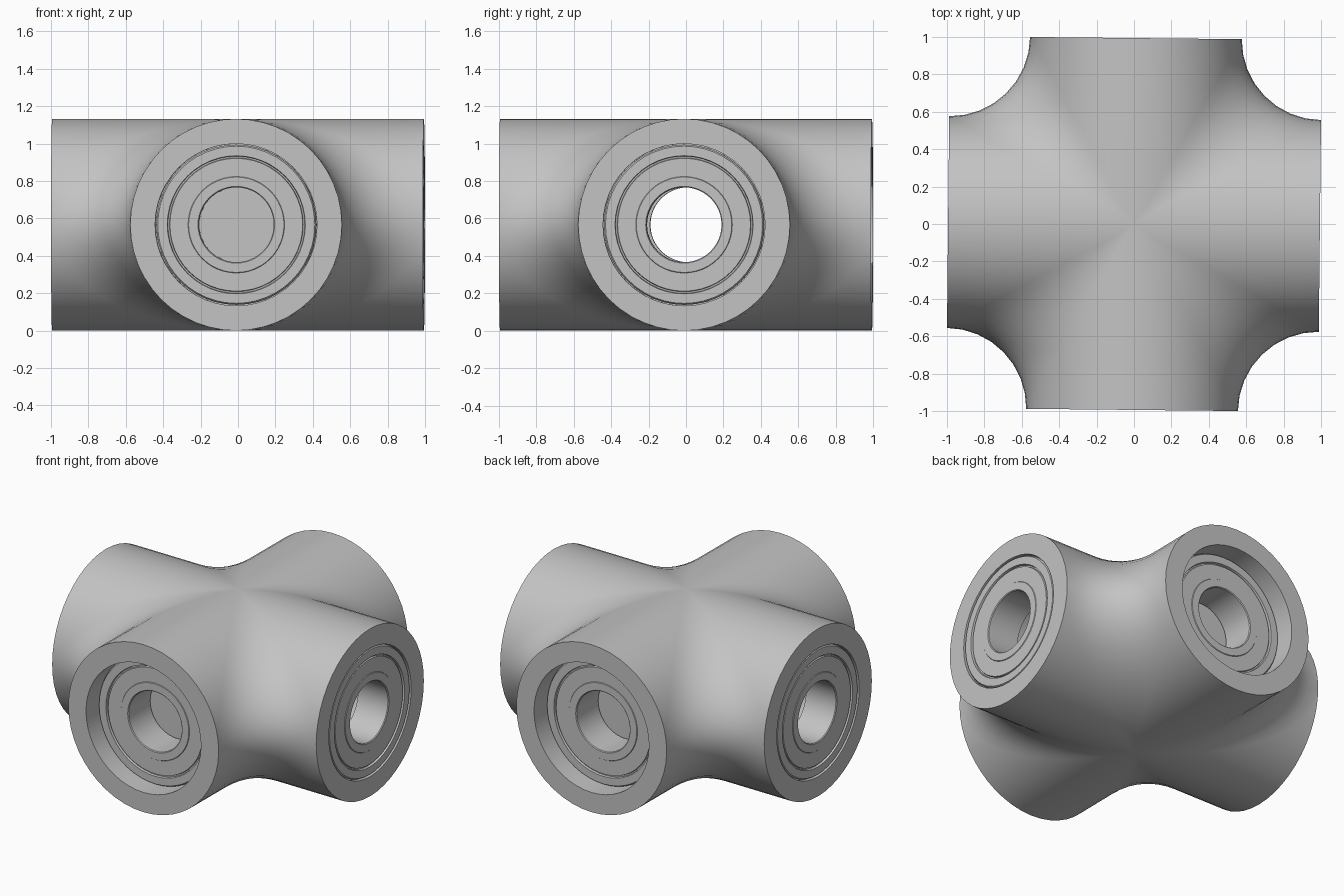
import bpy, bmesh, math
from mathutils import Matrix, Vector

if "Cube" in bpy.data.objects:
    bpy.data.objects.remove(bpy.data.objects["Cube"], do_unlink=True)

R = 0.566            # arm radius
L = 0.994            # arm length from the centre
FILLET = L - R       # rolling-ball radius between neighbouring arms
HALF = 24            # steps around half an arm
ARC = 8              # steps across a fillet
TILT = math.radians(-0.6)
PLACE = Matrix.Translation((0, 0, R)) @ Matrix.Rotation(TILT, 4, 'Z')

grey = bpy.data.materials.new("plain_grey")
grey.use_nodes = True
colour = (0.55, 0.55, 0.55, 1)
grey.diffuse_color = colour
grey.node_tree.nodes["Principled BSDF"].inputs["Base Color"].default_value = colour


def turn(i):
    return Matrix.Rotation(i * math.pi / 2, 4, 'Z')


def add_grid(bm, rows, matrix):
    """Skin a list of equally long point rows."""
    grid = [[bm.verts.new(matrix @ Vector(p)) for p in row] for row in rows]
    for a, b in zip(grid, grid[1:]):
        for j in range(len(a) - 1):
            bm.faces.new((a[j], a[j + 1], b[j + 1], b[j]))


def add_lathe(bm, profile, matrix):
    """Spin (radius, depth) points around x, depth running inward from the arm end."""
    rows = []
    for r, depth in profile:
        angles = [k * math.pi / HALF for k in range(2 * HALF + 1)]
        rows.append([(L - depth, r * math.cos(a), r * math.sin(a)) for a in angles])
    add_grid(bm, rows, matrix)


def finish(bm, name):
    bmesh.ops.remove_doubles(bm, verts=bm.verts, dist=0.0002)
    bmesh.ops.dissolve_degenerate(bm, edges=bm.edges, dist=0.0001)
    bmesh.ops.recalc_face_normals(bm, faces=bm.faces)
    mesh = bpy.data.meshes.new(name)
    bm.to_mesh(mesh)
    bm.free()
    mesh.materials.append(grey)
    obj = bpy.data.objects.new(name, mesh)
    bpy.context.collection.objects.link(obj)
    obj.matrix_world = PLACE
    bpy.ops.object.select_all(action='DESELECT')
    obj.select_set(True)
    bpy.context.view_layer.objects.active = obj
    bpy.ops.object.shade_smooth_by_angle(angle=math.radians(30))


# Quarter skin: arm side, rolling-ball fillet, next arm side
quarter = []
for k in range(HALF + 1):
    t = -math.pi / 2 + k * math.pi / HALF
    c, s = math.cos(t), math.sin(t)
    centre = Vector((L * c, L * c, L * s))
    start, end = Vector((0, -c, -s)), Vector((-c, 0, -s))
    row = [(L, R * c, R * s)]
    sweep = start.angle(end)
    for j in range(ARC + 1):
        f = j / ARC
        if sweep > 0.001:
            d = (start * math.sin((1 - f) * sweep) + end * math.sin(f * sweep)) / math.sin(sweep)
        else:
            d = start
        row.append(centre + d * FILLET)
    row.append((R * c, L, R * s))
    quarter.append(row)

# Sockets: flush and open along x, sunken and blind along y
SOCKET = 0.433
open_socket = [(R, 0), (SOCKET, 0), (SOCKET, 0.24), (0.3, 0.24), (0.3, L)]
blind_socket = [(R, 0), (SOCKET, 0), (SOCKET, 0.36), (0, 0.36)]

body = bmesh.new()
for i in range(4):
    add_grid(body, quarter, turn(i))
    add_lathe(body, blind_socket if i % 2 else open_socket, turn(i))
finish(body, "cross_body")

# Bearing in each arm end
bearing = [(0.2, 0.005), (0.205, 0), (0.255, 0), (0.258, 0.004), (0.355, 0.004),
           (0.358, 0.015), (0.366, 0.015), (0.369, 0), (0.42, 0), (0.428, 0.012),
           (0.428, 0.23), (0.2, 0.23), (0.2, 0.005)]
for i, side in enumerate(("left", "back", "right", "front")):
    sink = 0.12 if i % 2 else 0.004
    bm = bmesh.new()
    add_lathe(bm, [(r, d + sink) for r, d in bearing], turn(i))
    finish(bm, side + "_bearing")
